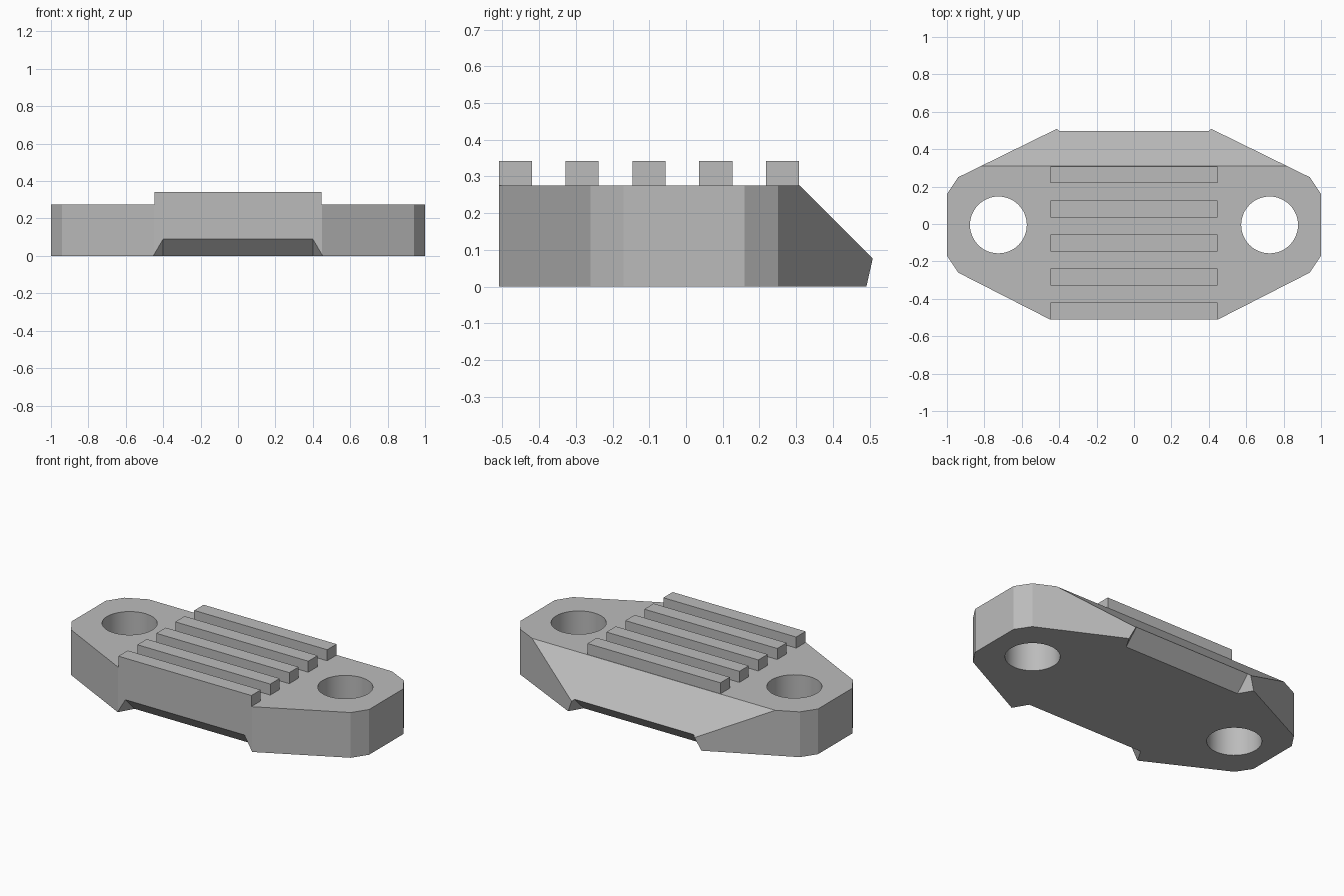
import bpy, bmesh, math
from mathutils import Vector

cube = bpy.data.objects.get("Cube")
if cube:
    bpy.data.objects.remove(cube, do_unlink=True)

BODY_TOP, RIB_TOP = 0.275, 0.342

grey = bpy.data.materials.new("light_grey")
grey.use_nodes = True
grey.diffuse_color = (0.5, 0.5, 0.5, 1)
grey.node_tree.nodes["Principled BSDF"].inputs["Base Color"].default_value = (0.5, 0.5, 0.5, 1)


def make_object(name, bm):
    bmesh.ops.recalc_face_normals(bm, faces=bm.faces)
    mesh = bpy.data.meshes.new(name)
    bm.to_mesh(mesh)
    bm.free()
    mesh.materials.append(grey)
    obj = bpy.data.objects.new(name, mesh)
    bpy.context.collection.objects.link(obj)
    return obj


def prism(name, outline, z0, z1, slope=None):
    """Extrude an outline upward, optionally sliced by a plane."""
    bm = bmesh.new()
    face = bm.faces.new([bm.verts.new((x, y, z0)) for x, y in outline])
    top = bmesh.ops.extrude_face_region(bm, geom=[face])["geom"]
    bmesh.ops.translate(bm, vec=(0, 0, z1 - z0),
                        verts=[v for v in top if isinstance(v, bmesh.types.BMVert)])
    if slope:
        cut = bmesh.ops.bisect_plane(bm, geom=bm.verts[:] + bm.edges[:] + bm.faces[:],
                                     plane_co=slope[0], plane_no=slope[1], clear_outer=True)
        rim = [e for e in cut["geom_cut"] if isinstance(e, bmesh.types.BMEdge)]
        bmesh.ops.edgeloop_fill(bm, edges=rim)
    return make_object(name, bm)


def notch_cutter(name, foot_y, side):
    """Chamfer block whose ends flare outward from the 45 degree notch face."""
    bm = bmesh.new()
    along = Vector((0, side, 1)) * 0.2
    out = Vector((0, side, -1)) * 0.0425
    foot = Vector((0, foot_y + side * 0.045, 0.045))
    for k in (0, 4):
        for sx in (-1, 1):
            for t in (-1, 1):
                bm.verts.new(foot + along * t + out * k + Vector((sx * (0.4 + 0.05 * k), 0, 0)))
    bmesh.ops.convex_hull(bm, input=bm.verts)
    return make_object(name, bm)


def hole_cutter(name, x):
    ring = [(x + 0.152 * math.cos(a), -0.005 + 0.152 * math.sin(a))
            for a in (math.tau * i / 48 for i in range(48))]
    return prism(name, ring, -0.1, 0.5)


# Body: mirrored outline with the rear top sloped off
half = [(0.45, -0.51), (0.94, -0.26), (1, -0.17), (1, 0.16), (0.94, 0.25), (0.4, 0.515)]
outline = half + [(-x, y) for x, y in reversed(half)]
body = prism("body", outline, 0, BODY_TOP, (Vector((0, 0.31, BODY_TOP)), Vector((0, 1, 1))))

# Bolt holes and the lower notches at front and rear
cutters = [hole_cutter("left_hole_cutter", 0.725), hole_cutter("right_hole_cutter", -0.725),
           notch_cutter("front_notch_cutter", -0.42, -1), notch_cutter("rear_notch_cutter", 0.41, 1)]
bpy.ops.object.select_all(action="DESELECT")
bpy.context.view_layer.objects.active = body
body.select_set(True)
for cutter in cutters:
    cutter.hide_render = True
    mod = body.modifiers.new(cutter.name, "BOOLEAN")
    mod.operation, mod.solver, mod.object = "DIFFERENCE", "EXACT", cutter
    bpy.ops.object.modifier_apply(modifier=mod.name)
    bpy.data.objects.remove(cutter, do_unlink=True)
bpy.ops.object.shade_smooth_by_angle(angle=math.radians(20))

# Grip ribs across the top
for i in range(5):
    y = -0.51 + 0.182 * i
    prism(f"rib_{i + 1}", [(-0.447, y), (0.447, y), (0.447, y + 0.09), (-0.447, y + 0.09)],
          BODY_TOP, RIB_TOP)
